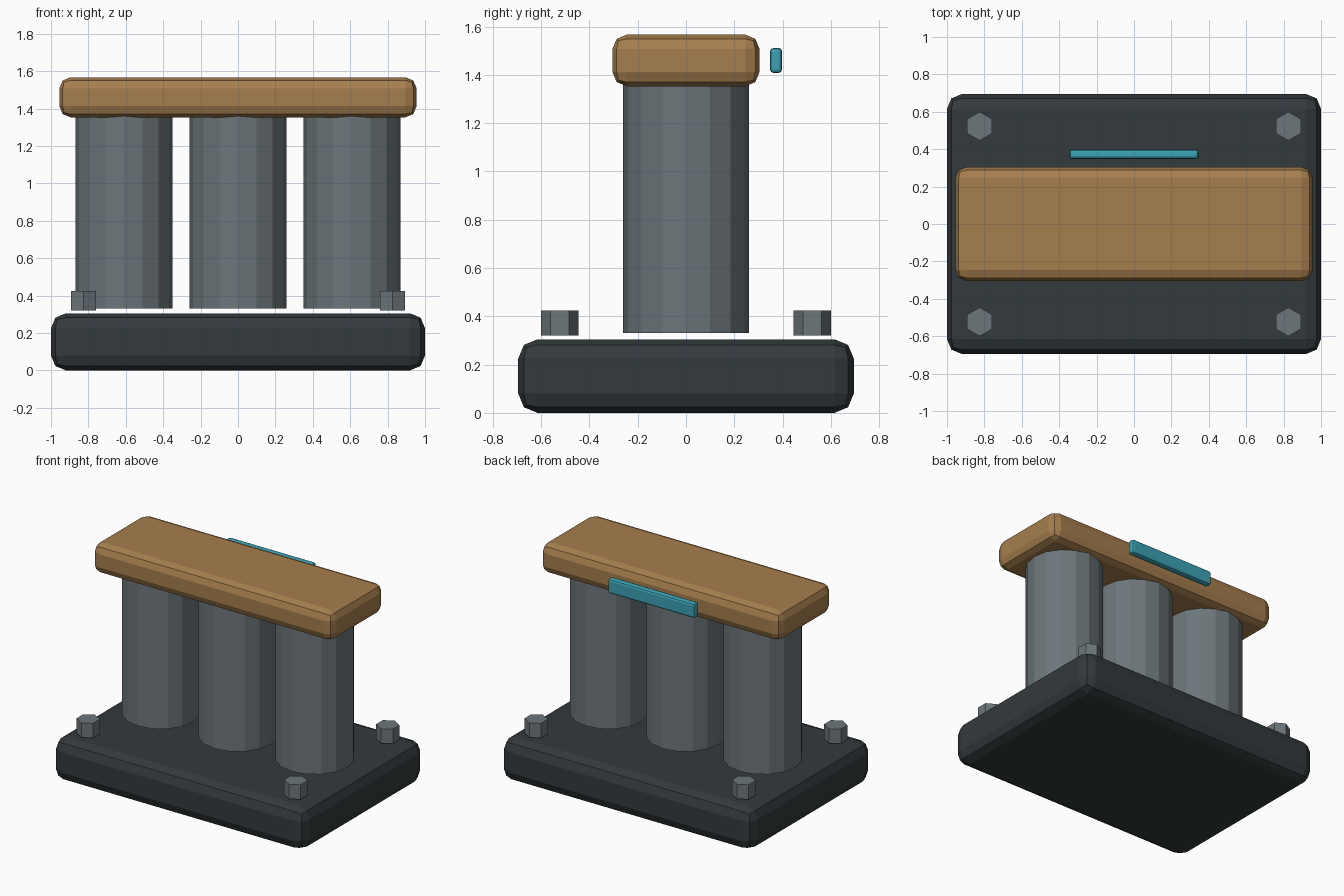
import bpy

default_cube = bpy.data.objects.get("Cube")
if default_cube:
    bpy.data.objects.remove(default_cube, do_unlink=True)


def make_material(name, rgb):
    mat = bpy.data.materials.new(name)
    mat.use_nodes = True
    color = (*rgb, 1.0)
    mat.diffuse_color = color
    for node in mat.node_tree.nodes:
        if node.type == 'BSDF_PRINCIPLED':
            node.inputs["Base Color"].default_value = color
    return mat


def rounded_box(name, size, center, bevel, mat):
    bpy.ops.mesh.primitive_cube_add(size=1, location=center)
    obj = bpy.context.object
    obj.name = name
    obj.scale = size
    bpy.ops.object.transform_apply(location=False, rotation=False, scale=True)
    mod = obj.modifiers.new("Bevel", 'BEVEL')
    mod.width = bevel
    mod.segments = 2
    obj.data.materials.append(mat)
    return obj


def prism(name, sides, radius, x, y, bottom, top, mat):
    bpy.ops.mesh.primitive_cylinder_add(
        vertices=sides, radius=radius, depth=top - bottom,
        location=(x, y, (bottom + top) / 2))
    obj = bpy.context.object
    obj.name = name
    obj.data.materials.append(mat)
    return obj


dark = make_material("dark_metal", (0.033, 0.042, 0.046))
steel = make_material("steel", (0.15, 0.18, 0.195))
wood = make_material("tan", (0.38, 0.21, 0.075))
teal = make_material("teal", (0.045, 0.36, 0.46))

# Base slab
rounded_box("base", (2.0, 1.39, 0.305), (0, 0, 0.1525), 0.08, dark)

# Three columns, tops sunk slightly into the cap
for side, x in (("right", -0.61), ("middle", 0), ("left", 0.61)):
    prism(f"{side}_column", 16, 0.26, x, 0, 0.33, 1.38, steel)

# Cap block bridging the columns
rounded_box("cap", (1.91, 0.61, 0.214), (0, 0, 1.46), 0.06, wood)

# Light strip floating behind the cap
rounded_box("rear_strip", (0.69, 0.05, 0.104), (0, 0.373, 1.46), 0.015, teal)

# Hex bolts at the base corners
for side, sx in (("right", -1), ("left", 1)):
    for end, sy in (("front", -1), ("back", 1)):
        prism(f"{end}_{side}_bolt", 6, 0.077, 0.825 * sx, 0.523 * sy,
              0.32, 0.425, steel)
